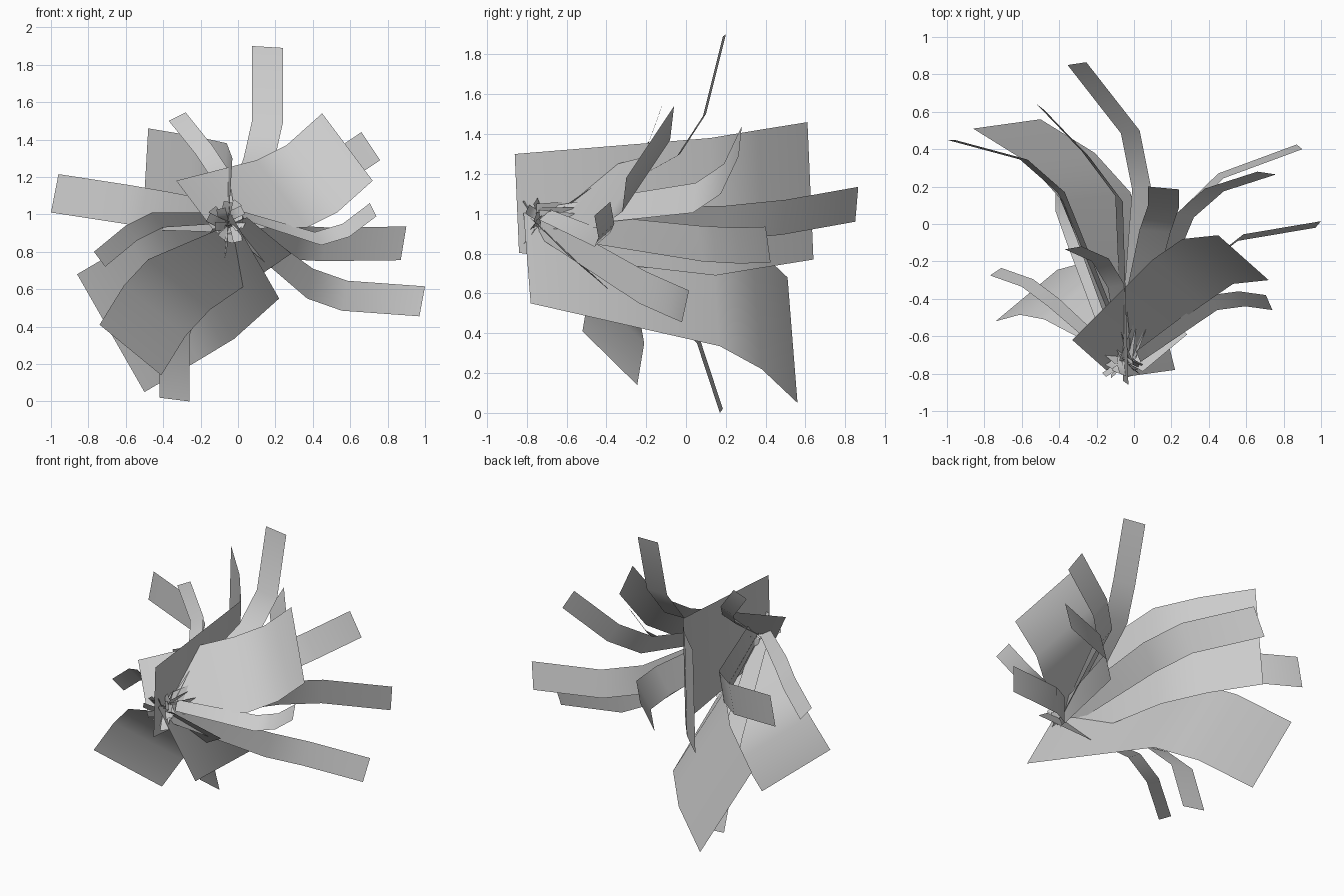
import bpy, bmesh, math, random
from mathutils import Vector, Matrix

if "Cube" in bpy.data.objects:
    bpy.data.objects.remove(bpy.data.objects["Cube"], do_unlink=True)

# Single grey used by every petal
grey = bpy.data.materials.new("plain grey")
grey.use_nodes = True
colour = (.6, .6, .6, 1)
grey.diffuse_color = colour
grey.node_tree.nodes["Principled BSDF"].inputs["Base Color"].default_value = colour

ROOT_SCALE = .72  # petals are a little narrower at the root


def finish(name, bm):
    """Turn a bmesh into a smooth shaded object."""
    mesh = bpy.data.meshes.new(name)
    for face in bm.faces:
        face.smooth = True
    bm.to_mesh(mesh)
    bm.free()
    mesh.materials.append(grey)
    obj = bpy.data.objects.new(name, mesh)
    bpy.context.scene.collection.objects.link(obj)
    return obj


def add_strip(bm, path, width):
    """Sweep a straight cross edge along a path, narrowed at the root."""
    rows = []
    for i, point in enumerate(path):
        edge = Vector(point)
        across = Vector(width) * (1 if i else ROOT_SCALE)
        rows.append((bm.verts.new(edge), bm.verts.new(edge + across)))
    for (a, b), (c, d) in zip(rows, rows[1:]):
        bm.faces.new((a, b, d, c))


def petal(name, width, *path):
    """One bent petal: cross edge first, then the edge from root to tip."""
    bm = bmesh.new()
    add_strip(bm, path, width)
    return finish(name, bm)


# Broad petals
petal("broad_petal_upper_left", (.27, -.24, -.36),
      (-.33, -.62, 1.18), (.1, -.19, 1.29), (.26, -.08, 1.37), (.45, -.06, 1.54))
petal("broad_petal_lower_back", (-.36, -.05, .63),
      (.22, -.78, .55), (-.02, .17, .335), (-.21, .38, .22), (-.5, .56, .05))
petal("broad_petal_upper_back", (-.04, .03, -.69),
      (-.03, -.86, 1.3), (-.06, .12, 1.38), (-.24, .36, 1.42), (-.48, .61, 1.46))
petal("broad_petal_lower_front", (-.33, -.275, .27),
      (.285, -.59, .79), (-.15, -.235, .49), (-.28, -.21, .35), (-.41, -.245, .14))

# Narrow petals on the left side
petal("narrow_petal_left_front", (.035, -.08, -.07),
      (.01, -.68, 1.02), (.41, -.38, .905), (.56, -.36, .95), (.705, -.38, 1.06))
petal("narrow_petal_left_low", (-.03, -.035, -.16),
      (0, -.72, 1), (.4, -.2, .71), (.585, -.055, .645), (1, .015, .615))
petal("narrow_petal_left_middle", (-.03, .025, -.18),
      (0, -.74, 1.02), (.29, .06, .94), (.48, .245, .93), (.9, .4, .935))
petal("narrow_petal_left_high", (.1, -.015, -.15),
      (-.08, -.73, 1.03), (.22, .05, 1.155), (.38, .19, 1.25), (.66, .28, 1.44))

# Narrow petals on the right side
petal("narrow_petal_right_middle", (-.04, 0, -.205),
      (0, -.75, 1.05), (-.37, .17, 1.12), (-.57, .345, 1.155), (-.96, .45, 1.215))
petal("narrow_petal_right_front", (.06, .04, -.08),
      (-.1, -.75, 1.01), (-.46, -.44, 1.01), (-.6, -.335, .94), (-.77, -.275, .8))
petal("narrow_petal_right_high", (.09, .015, .045),
      (-.08, -.7, .95), (-.14, -.34, 1.19), (-.225, -.2, 1.32), (-.37, -.135, 1.5))

# Narrow petals pointing back, up and down
petal("narrow_petal_back", (-.1, -.015, -.175),
      (-.01, -.75, 1.03), (.09, .2, 1.04), (.03, .5, 1.07), (-.255, .865, 1.135))
petal("narrow_petal_top", (.165, -.015, -.01),
      (-.12, -.75, .9), (.03, -.03, 1.3), (.075, .1, 1.5), (.075, .2, 1.9))
petal("narrow_petal_bottom", (.16, -.015, -.02),
      (-.12, -.74, .95), (-.36, -.1, .55), (-.42, .07, .37), (-.42, .185, .02))

# Heart of small pointed leaflets fanning toward the front
random.seed(4)
heart = bmesh.new()
centre = Vector((-.05, -.7, .96))
count = 14
for i in range(count):
    turn = Matrix.Rotation(math.tau * i / count, 3, "Y")
    reach = random.uniform(.06, .12)
    depth = random.uniform(.06, .13)
    path = [centre + turn @ Vector((reach * t, -depth * math.sqrt(t), 0))
            for t in (0, .4, .7, 1)]
    add_strip(heart, path, turn @ Vector((0, .02, .05)))
finish("flower_heart", heart)
